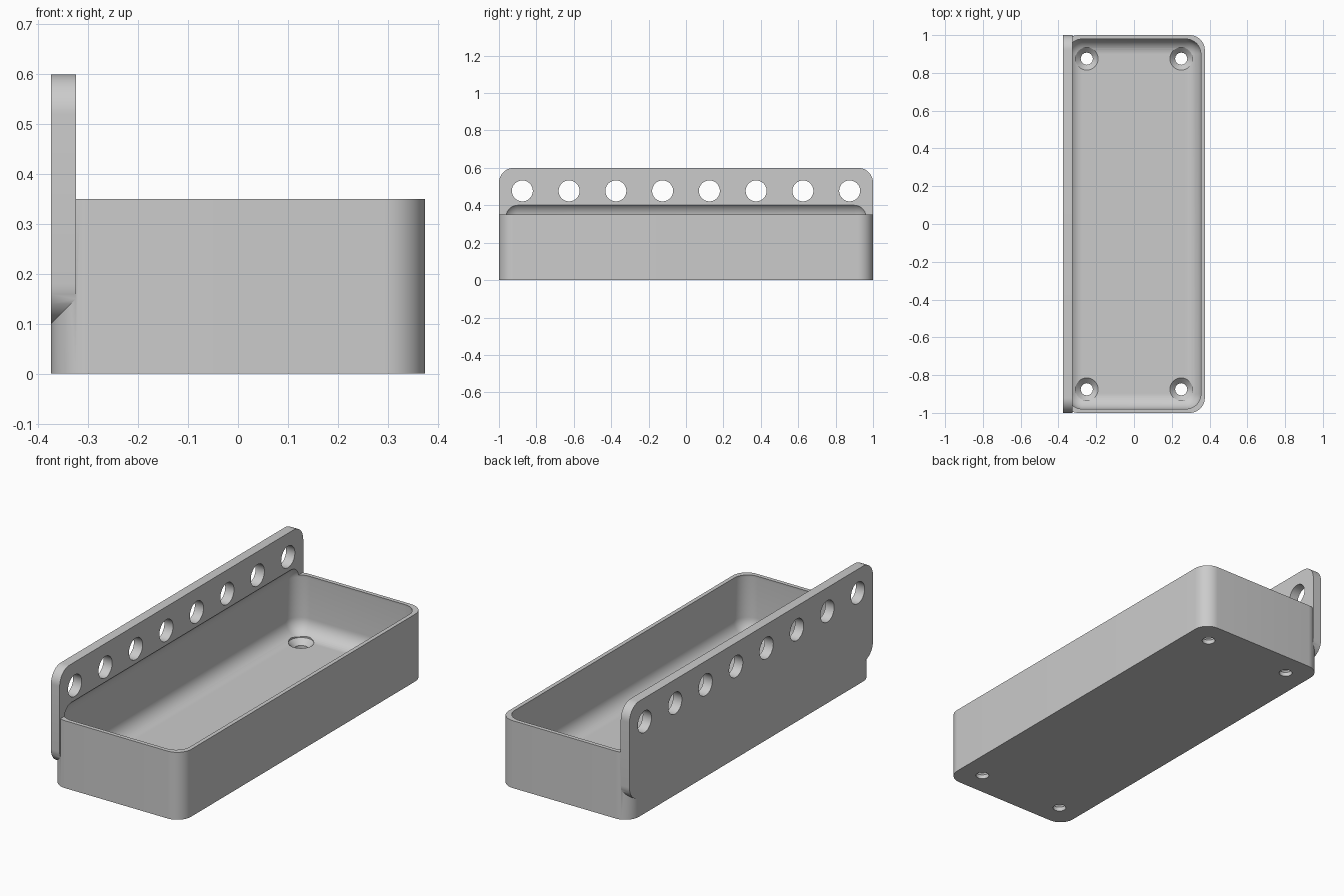
import bpy, bmesh
from math import pi
from mathutils import Matrix, Vector

cube = bpy.data.objects.get("Cube")
if cube:
    bpy.data.objects.remove(cube, do_unlink=True)

R = 0.08          # shared corner radius
SEG = 12          # segments per rounded corner

grey = bpy.data.materials.new("light grey")
grey.use_nodes = True
grey.diffuse_color = (0.6, 0.6, 0.6, 1)
grey.node_tree.nodes["Principled BSDF"].inputs["Base Color"].default_value = (0.6, 0.6, 0.6, 1)


def finish(bm, name):
    bmesh.ops.recalc_face_normals(bm, faces=bm.faces)
    mesh = bpy.data.meshes.new(name)
    bm.to_mesh(mesh)
    bm.free()
    mesh.materials.append(grey)
    obj = bpy.data.objects.new(name, mesh)
    bpy.context.collection.objects.link(obj)
    return obj


def rounded_box(name, low, high, axes):
    """Box whose edges along the given axes are rounded."""
    low, high = Vector(low), Vector(high)
    bm = bmesh.new()
    bmesh.ops.create_cube(bm, size=1)
    for v in bm.verts:
        v.co = Vector([low[i] if v.co[i] < 0 else high[i] for i in range(3)])
    edges = []
    for e in bm.edges:
        d = e.verts[1].co - e.verts[0].co
        if max(axes, key=lambda i: abs(d[i])) in axes and any(abs(d[i]) > 1e-4 for i in axes):
            edges.append(e)
    bmesh.ops.bevel(bm, geom=edges, offset=R, offset_type='OFFSET', segments=SEG,
                    profile=0.5, affect='EDGES')
    return finish(bm, name)


def add_cone(bm, r_low, r_high, depth, matrix):
    bmesh.ops.create_cone(bm, cap_ends=True, segments=48, radius1=r_low,
                          radius2=r_high, depth=depth, matrix=matrix)


def combine(target, tool, operation):
    """Apply a boolean and discard its helper."""
    mod = target.modifiers.new(tool.name, 'BOOLEAN')
    mod.object, mod.operation, mod.solver = tool, operation, 'EXACT'
    bpy.context.view_layer.update()
    graph = bpy.context.evaluated_depsgraph_get()
    mesh = bpy.data.meshes.new_from_object(target.evaluated_get(graph))
    target.modifiers.clear()
    target.data = mesh
    bpy.data.objects.remove(tool, do_unlink=True)


# Tray body with rounded upright corners, and the tall mounting plate
tray = rounded_box("tray_with_mounting_plate", (-0.375, -1, 0), (0.375, 1, 0.35), [2])
plate = rounded_box("mounting_plate", (-0.375, -1, 0.1), (-0.325, 1, 0.6), [0])
combine(tray, plate, 'UNION')

# Hollow, rounded on every edge, reaching a little into the plate
hollow = rounded_box("hollow", (-0.355, -0.98, 0.05), (0.355, 0.98, 0.418), [0, 1, 2])
combine(tray, hollow, 'DIFFERENCE')

# Row of round holes through the plate
bm = bmesh.new()
for i in range(8):
    spot = Matrix.Translation((-0.35, -0.875 + 0.25 * i, 0.477))
    add_cone(bm, 0.056, 0.056, 0.2, spot @ Matrix.Rotation(pi / 2, 4, 'Y'))
combine(tray, finish(bm, "plate_holes"), 'DIFFERENCE')

# Countersunk drain holes: straight bore, then conical seat, then head clearance
spots = [(x, y) for x in (-0.25, 0.25) for y in (-0.875, 0.875)]
for name, low, high, bottom, top in (("bore", 0.032, 0.032, -0.05, 0.1),
                                     ("seat", 0.032, 0.06, 0.022, 0.05),
                                     ("clearance", 0.06, 0.06, 0.05, 0.2)):
    bm = bmesh.new()
    for x, y in spots:
        add_cone(bm, low, high, top - bottom, Matrix.Translation((x, y, (top + bottom) / 2)))
    combine(tray, finish(bm, name), 'DIFFERENCE')

# Smooth rounded surfaces while keeping crisp rims
bpy.ops.object.select_all(action='DESELECT')
tray.select_set(True)
bpy.context.view_layer.objects.active = tray
bpy.ops.object.shade_smooth_by_angle(angle=pi / 6)
